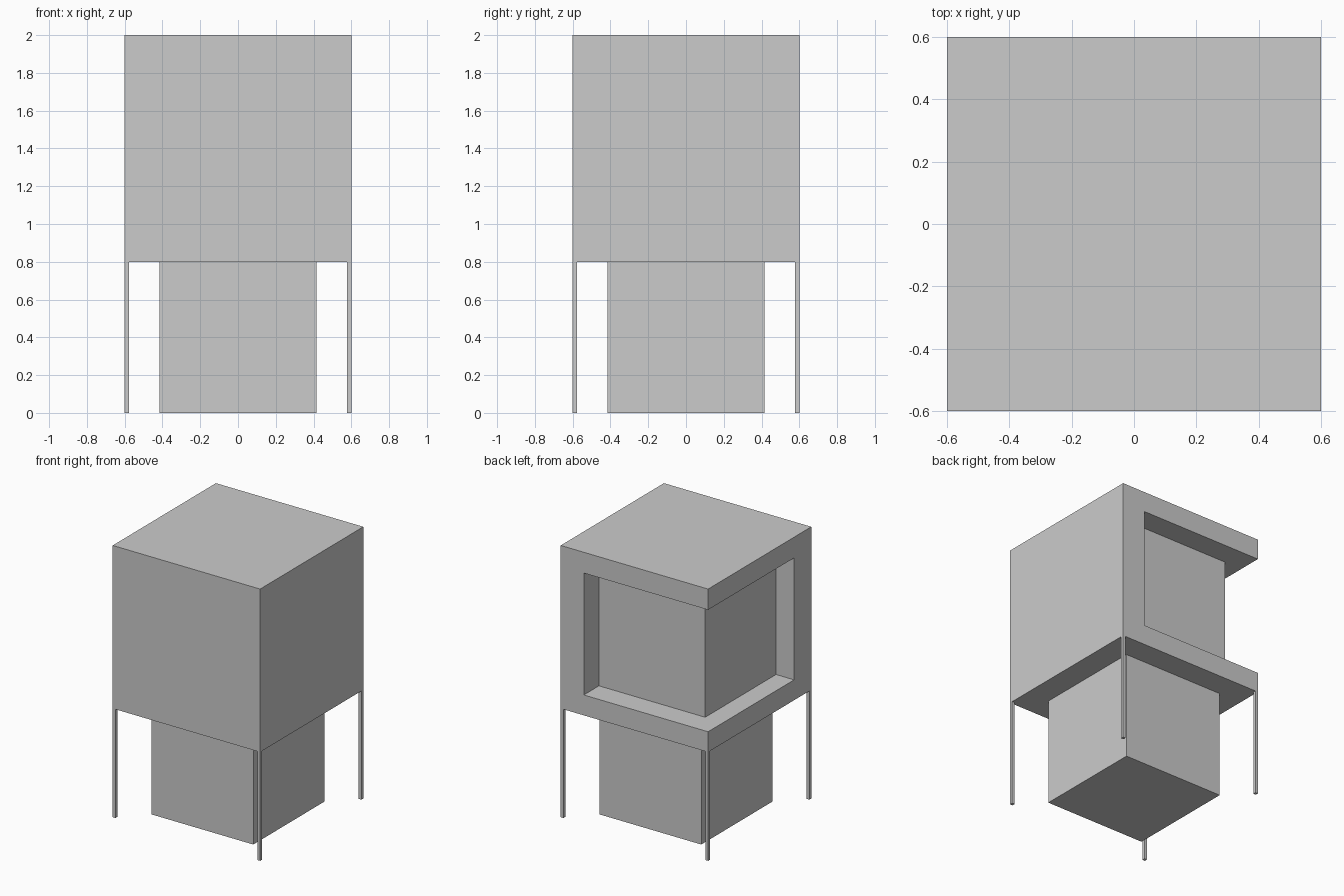
import bpy
import bmesh

if "Cube" in bpy.data.objects:
    bpy.data.objects.remove(bpy.data.objects["Cube"])


def prism(name, outline, z0, z1):
    """Extrude a plan outline (counter-clockwise) from z0 to z1."""
    bm = bmesh.new()
    base = bm.faces.new([bm.verts.new((x, y, z0)) for x, y in outline])
    top = bmesh.ops.extrude_face_region(bm, geom=[base])["geom"]
    verts = [v for v in top if isinstance(v, bmesh.types.BMVert)]
    bmesh.ops.translate(bm, vec=(0, 0, z1 - z0), verts=verts)
    bmesh.ops.recalc_face_normals(bm, faces=bm.faces[:])
    mesh = bpy.data.meshes.new(name)
    bm.to_mesh(mesh)
    bm.free()
    obj = bpy.data.objects.new(name, mesh)
    bpy.context.collection.objects.link(obj)
    return obj


def rect(cx, cy, half):
    return [(cx - half, cy - half), (cx + half, cy - half),
            (cx + half, cy + half), (cx - half, cy + half)]


HALF = 0.6      # upper volume half width
FLOOR = 0.8     # underside of upper volume
LEG = 0.022     # post thickness

# Upper volume
upper = prism("upper_volume", rect(0, 0, HALF), FLOOR, 2.0)

# Recessed balcony wrapping the back-left corner, cut as an L-shaped plan
balcony = [(-0.7, -0.40), (-0.453, -0.40), (-0.453, 0.424),
           (0.412, 0.424), (0.412, 0.7), (-0.7, 0.7)]
cutter = prism("balcony_cutter", balcony, 0.95, 1.847)
cutter.hide_render = True
cutter.hide_set(True)
cut = upper.modifiers.new("balcony", 'BOOLEAN')
cut.operation = 'DIFFERENCE'
cut.solver = 'EXACT'
cut.object = cutter

# Ground floor block
prism("lower_volume", rect(0, 0, 0.415), 0.0, FLOOR)

# Thin corner posts
offset = HALF - LEG / 2
for side, sx in (("left", -1), ("right", 1)):
    for end, sy in (("front", -1), ("back", 1)):
        prism(f"{end}_{side}_post", rect(sx * offset, sy * offset, LEG / 2),
              0.0, FLOOR)
